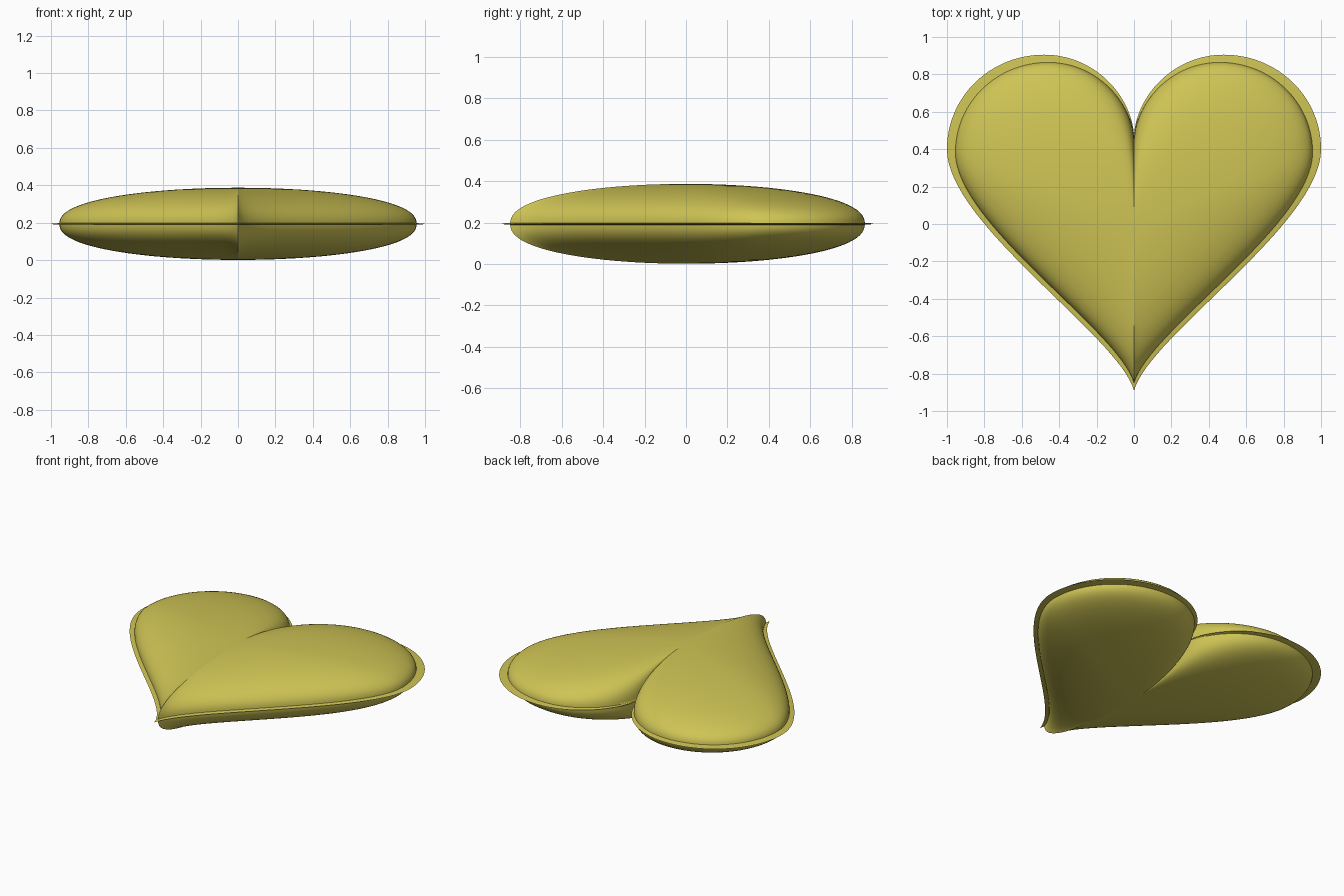
import bpy, bmesh, math
from mathutils import Vector
from mathutils.geometry import interpolate_bezier

if "Cube" in bpy.data.objects:
    bpy.data.objects.remove(bpy.data.objects["Cube"])

MID, PUFF, SEAM = 0.194, 0.193, 0.955

# Right half of the heart outline: notch -> lobe top -> side -> tip
segments = [
    ((0, .48), (.02, .70), (.22, .905), (.48, .905)),
    ((.48, .905), (.77, .905), (1, .68), (1, .40)),
    ((1, .40), (1, 0), (.08, -.60), (0, -.89)),
]
half = []
for seg in segments:
    pts = interpolate_bezier(*[Vector((*p, 0)) for p in seg], 33)
    half += pts[:-1]
half.append(Vector((0, -.89, 0)))
outline = half + [Vector((-p.x, p.y, 0)) for p in reversed(half[1:-1])]
n = len(outline)

# Cushion profile: (ring scale, half thickness), flat flange outside the seam
profile = [(1.0, 0.0), (.985, .003), (.965, .003), (SEAM, .005)]
steps = 26
for i in range(1, steps):
    r = math.cos(math.pi / 2 * i / steps)
    profile.append((SEAM * r, max(.005, PUFF * (1 - r * r) ** .43)))

bm = bmesh.new()


def ring(scale, z):
    return [bm.verts.new((p.x * scale, p.y * scale, z)) for p in outline]


# Top and bottom sheets share the flange rim
rim = ring(1.0, MID)
for side in (1, -1):
    prev = rim
    for scale, h in profile[1:]:
        cur = ring(scale, MID + side * h)
        for i in range(n):
            j = (i + 1) % n
            bm.faces.new((prev[i], prev[j], cur[j], cur[i]))
        prev = cur
    centre = bm.verts.new((0, 0, MID + side * PUFF))
    for i in range(n):
        bm.faces.new((prev[i], prev[(i + 1) % n], centre))
bmesh.ops.recalc_face_normals(bm, faces=bm.faces)

mesh = bpy.data.meshes.new("heart_cushion")
bm.to_mesh(mesh)
bm.free()
cushion = bpy.data.objects.new("heart_cushion", mesh)
bpy.context.collection.objects.link(cushion)

# Yellow fabric
fabric = bpy.data.materials.new("yellow_fabric")
fabric.diffuse_color = (.62, .55, .09, 1)
fabric.use_nodes = True
fabric.node_tree.nodes["Principled BSDF"].inputs["Base Color"].default_value = fabric.diffuse_color
mesh.materials.append(fabric)

bpy.context.view_layer.objects.active = cushion
cushion.select_set(True)
bpy.ops.object.shade_smooth_by_angle(angle=math.radians(50))
